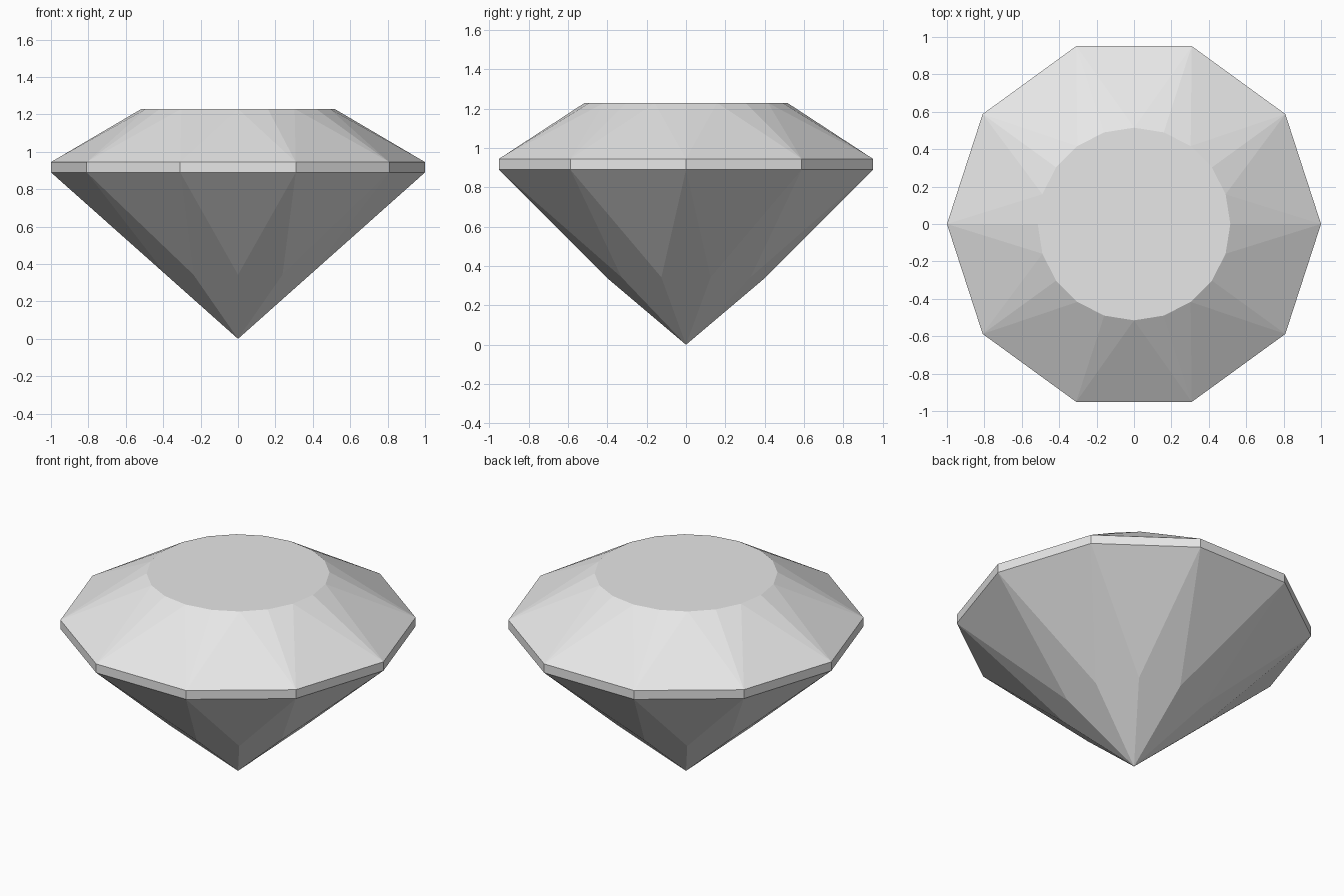
import bpy
import bmesh
from math import cos, sin, pi

SIDES = 10
STEP = 2 * pi / SIDES

cube = bpy.data.objects.get("Cube")
if cube:
    bpy.data.objects.remove(cube, do_unlink=True)

# Single pale grey stone colour
stone = bpy.data.materials.new("pale_grey_stone")
stone.use_nodes = True
colour = (0.8, 0.8, 0.8, 1)
stone.diffuse_color = colour
stone.node_tree.nodes["Principled BSDF"].inputs["Base Color"].default_value = colour

bm = bmesh.new()


def ring(count, radius, z, offset=0.0):
    """Add a level ring of vertices."""
    angles = [offset + 2 * pi * i / count for i in range(count)]
    return [bm.verts.new((radius * cos(a), radius * sin(a), z)) for a in angles]


# Levels of the cut
table = ring(2 * SIDES, 0.515, 1.23)
girdle_top = ring(SIDES, 1.0, 0.945)
girdle_base = ring(SIDES, 1.0, 0.89)
facet_radius = 0.405
facet_z = 0.89 * facet_radius * cos(STEP / 2)   # keeps the long kites planar
pavilion = ring(SIDES, facet_radius, facet_z, STEP / 2)
tip = bm.verts.new((0, 0, 0))

# Flat table on top
bm.faces.new(table)

for i in range(SIDES):
    j = (i + 1) % SIDES
    before, here, after = table[2 * i - 1], table[2 * i], table[2 * i + 1]
    # Crown: two facets at each corner and one along each side
    bm.faces.new((girdle_top[i], here, before))
    bm.faces.new((girdle_top[i], after, here))
    bm.faces.new((girdle_top[i], girdle_top[j], after))
    # Girdle band
    bm.faces.new((girdle_base[i], girdle_base[j], girdle_top[j], girdle_top[i]))
    # Pavilion: a triangle under each side and a kite under each corner
    bm.faces.new((girdle_base[j], girdle_base[i], pavilion[i]))
    bm.faces.new((girdle_base[i], pavilion[i - 1], tip, pavilion[i]))

bmesh.ops.recalc_face_normals(bm, faces=bm.faces)
mesh = bpy.data.meshes.new("cut_gem")
bm.to_mesh(mesh)
bm.free()
mesh.materials.append(stone)
gem = bpy.data.objects.new("cut_gem", mesh)
bpy.context.collection.objects.link(gem)
